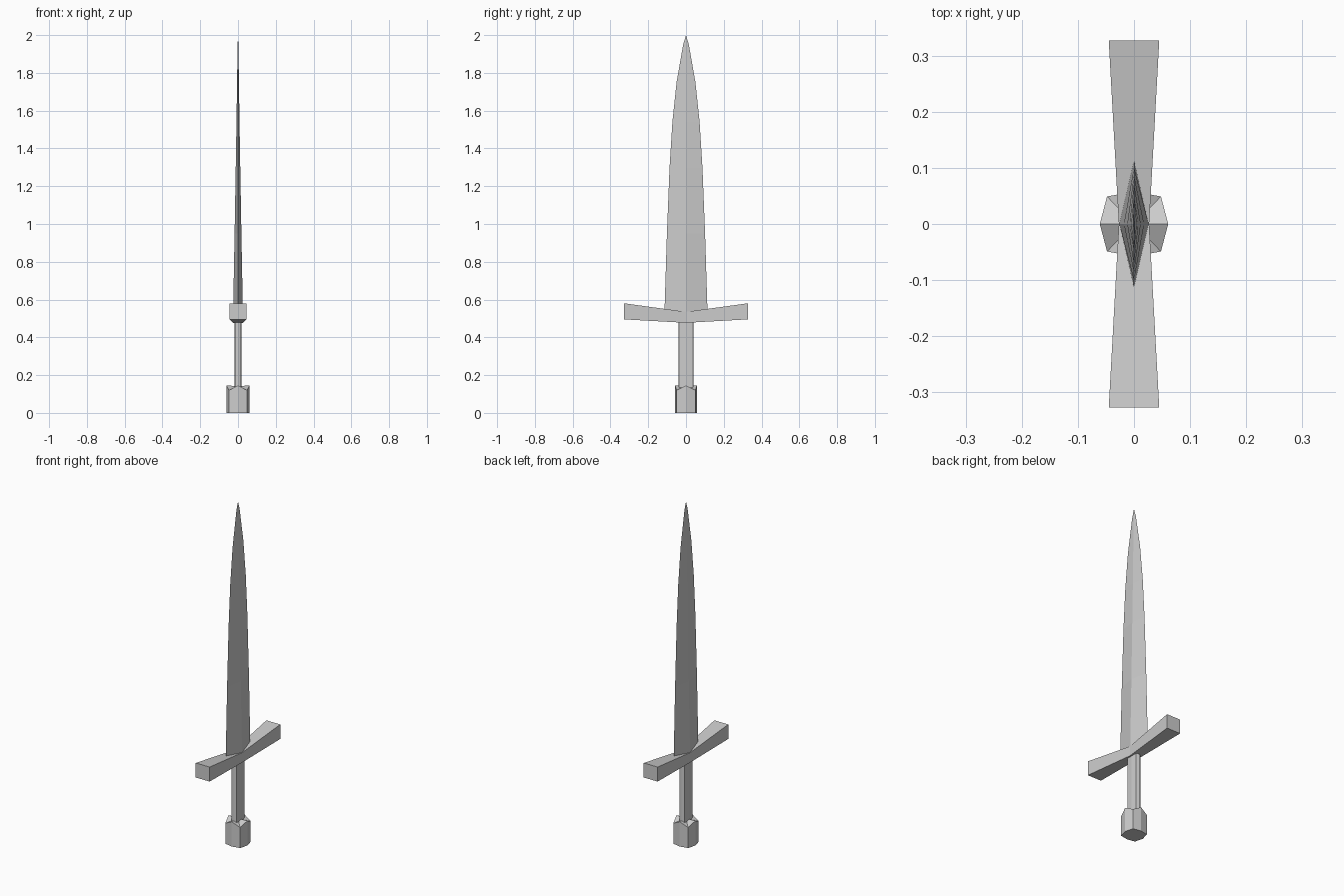
import bpy

if "Cube" in bpy.data.objects:
    bpy.data.objects.remove(bpy.data.objects["Cube"])


def loft(name, rings, tip=None, cap_end=True):
    """Skin equal-length rings into a closed flat-shaded mesh."""
    n = len(rings[0])
    verts = [v for r in rings for v in r]
    faces = [tuple(range(n))[::-1]]
    for k in range(len(rings) - 1):
        a, b = k * n, (k + 1) * n
        faces += [(a + i, a + (i + 1) % n, b + (i + 1) % n, b + i) for i in range(n)]
    last = (len(rings) - 1) * n
    if tip:
        verts.append(tip)
        faces += [(last + i, last + (i + 1) % n, len(verts) - 1) for i in range(n)]
    else:
        faces.append(tuple(range(last, last + n)))
    me = bpy.data.meshes.new(name)
    me.from_pydata(verts, [], faces)
    me.update()
    ob = bpy.data.objects.new(name, me)
    bpy.context.collection.objects.link(ob)
    return ob


def octagon(mx, my, cx, cy, z_mid, z_corner):
    """Eight points: side midpoints and corners, counter-clockwise."""
    return [(mx, 0, z_mid), (cx, cy, z_corner), (0, my, z_mid), (-cx, cy, z_corner),
            (-mx, 0, z_mid), (-cx, -cy, z_corner), (0, -my, z_mid), (cx, -cy, z_corner)]


# Blade: diamond section tapering to a point (z, half width, half thickness)
profile = [(0.53, 0.114, 0.026), (0.95, 0.101, 0.018), (1.30, 0.087, 0.012),
           (1.54, 0.072, 0.008), (1.75, 0.050, 0.005), (1.95, 0.015, 0.002)]
loft("blade", [[(t, 0, z), (0, w, z), (-t, 0, z), (0, -w, z)] for z, w, t in profile],
     tip=(0, 0, 2.0))

# Crossguard: square bar flaring upward and outward to both ends
stations = [(0.327, 0.045, 0.495, 0.58), (0, 0.027, 0.477, 0.535), (-0.327, 0.045, 0.495, 0.58)]
loft("crossguard", [[(-w, y, lo), (w, y, lo), (w, y, hi), (-w, y, hi)]
                    for y, w, lo, hi in stations])

# Grip: flattened eight-sided bar
loft("grip", [octagon(0.019, 0.041, 0.016, 0.036, z, z) for z in (0.10, 0.50)])

# Pommel: eight-sided block whose corners are cut lower than its side ridges
loft("pommel", [octagon(0.061, 0.058, 0.048, 0.049, 0, 0),
                octagon(0.061, 0.058, 0.048, 0.049, 0.145, 0.12)], tip=(0, 0, 0.142))
